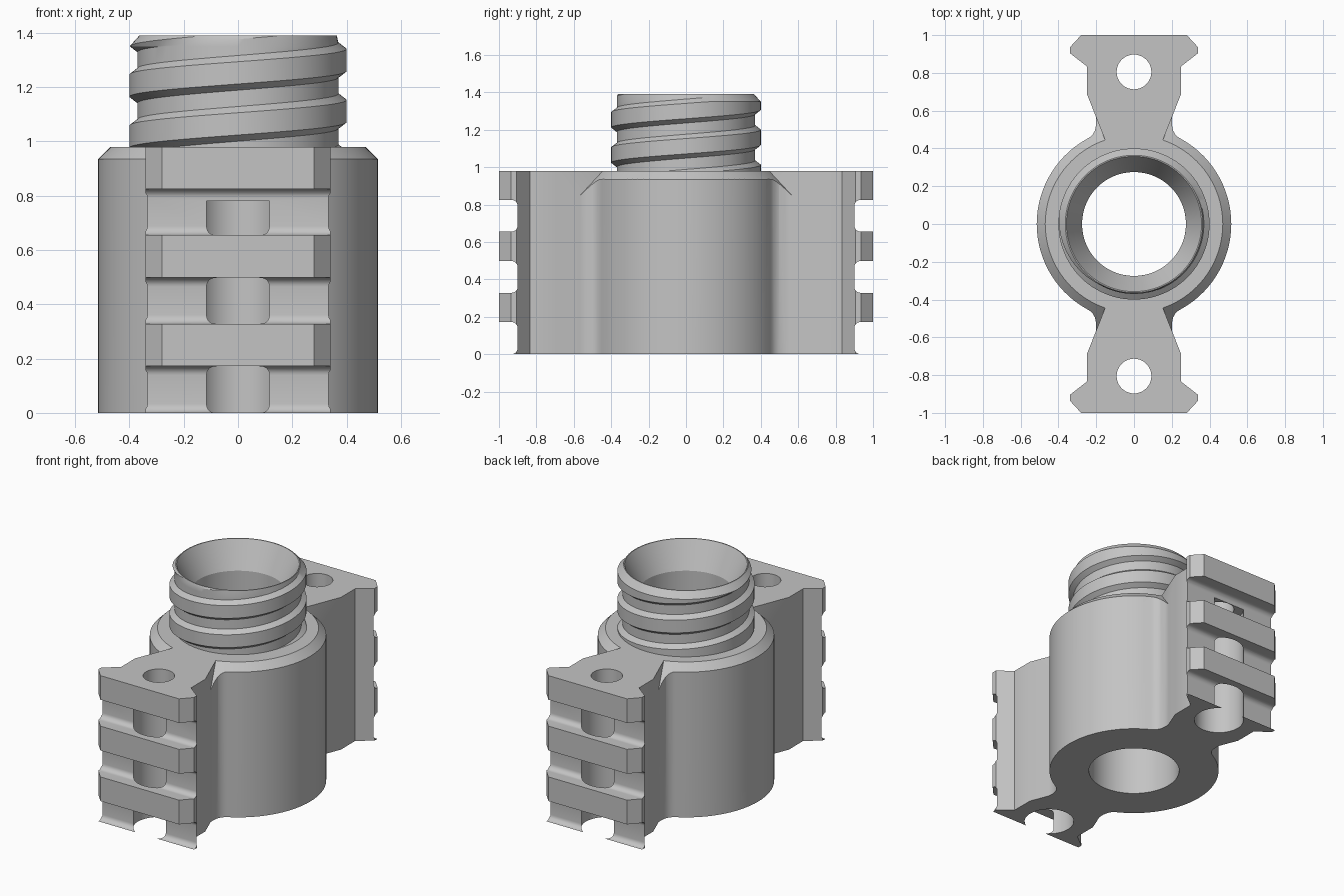
import bpy, bmesh
from math import sin, cos, pi, radians
from mathutils import Matrix

cube = bpy.data.objects.get("Cube")
if cube:
    bpy.data.objects.remove(cube)

grey = bpy.data.materials.new("plain grey")
grey.use_nodes = True
grey.diffuse_color = (0.55, 0.55, 0.55, 1)
grey.node_tree.nodes["Principled BSDF"].inputs["Base Color"].default_value = grey.diffuse_color

HEIGHT, TOP, BORE = 0.98, 1.39, 0.275


def make(name, bm):
    bmesh.ops.recalc_face_normals(bm, faces=bm.faces)
    mesh = bpy.data.meshes.new(name)
    bm.to_mesh(mesh)
    bm.free()
    mesh.materials.append(grey)
    obj = bpy.data.objects.new(name, mesh)
    bpy.context.collection.objects.link(obj)
    return obj


def prism(name, points, low, high):
    """Extrude an outline upwards."""
    bm = bmesh.new()
    face = bm.faces.new([bm.verts.new((x, y, low)) for x, y in points])
    moved = bmesh.ops.extrude_face_region(bm, geom=[face])["geom"]
    bmesh.ops.translate(bm, vec=(0, 0, high - low),
                        verts=[v for v in moved if isinstance(v, bmesh.types.BMVert)])
    return make(name, bm)


def cone(name, r_low, r_high, low, high, y=0, sides=64):
    bm = bmesh.new()
    bmesh.ops.create_cone(bm, cap_ends=True, segments=sides, radius1=r_low, radius2=r_high,
                          depth=high - low, matrix=Matrix.Translation((0, y, (low + high) / 2)))
    return make(name, bm)


def four_way(quarter):
    """Mirror one quarter of an outline into a closed loop."""
    right = [(x, -y) for x, y in reversed(quarter) if y > 0] + quarter
    return right + [(-x, y) for x, y in reversed(right) if abs(x) > 0]


def combine(target, tool, operation):
    mod = target.modifiers.new("cut", 'BOOLEAN')
    mod.operation, mod.object, mod.solver = operation, tool, 'EXACT'
    bpy.context.view_layer.objects.active = target
    bpy.ops.object.modifier_apply(modifier=mod.name)
    bpy.data.objects.remove(tool)


def smooth(obj):
    bpy.ops.object.select_all(action='DESELECT')
    obj.select_set(True)
    bpy.context.view_layer.objects.active = obj
    bpy.ops.object.shade_smooth_by_angle(angle=radians(25))


# Round core with concave fillets, its top edge bevelled by a wide cone
arc = [(0.515 * cos(radians(a)), 0.515 * sin(radians(a))) for a in range(0, 60, 4)]
fillet = [(0.25, 0.45), (0.232, 0.461), (0.217, 0.476), (0.206, 0.497), (0.2, 0.53), (0.201, 0.57)]
body = prism("rail_body", four_way(arc + fillet), 0, 1.05)
combine(body, cone("bevel_cone", 1.47, 0.47, HEIGHT - 1, HEIGHT, sides=96), 'INTERSECT')

# Arms and flared rails at both ends
arm = [(0.08, 0.2), (0.155, 0.45), (0.25, 0.69), (0.25, 0.835),
       (0.34, 0.905), (0.34, 0.935), (0.28, 1)]
combine(body, prism("arms", four_way(arm), 0, HEIGHT), 'UNION')

# Central bore
combine(body, cone("bore", BORE, BORE, -0.1, 1.2), 'DIFFERENCE')


def slot(side, low, high):
    """Crosswise rail slot with rounded inner corners."""
    floor, r = 0.9, 0.033
    ends = []
    for z, direction in ((low, 1), (high, -1)):
        curve = [(floor + r - r * sin(a), z + direction * (r - r * cos(a)))
                 for a in (i * pi / 12 for i in range(7))]
        ends.append([(1.1, z)] + curve)
    bm = bmesh.new()
    loop = ends[0] + ends[1][::-1]
    face = bm.faces.new([bm.verts.new((-0.5, side * y, z)) for y, z in loop])
    moved = bmesh.ops.extrude_face_region(bm, geom=[face])["geom"]
    bmesh.ops.translate(bm, vec=(1, 0, 0),
                        verts=[v for v in moved if isinstance(v, bmesh.types.BMVert)])
    return make("slot", bm)


# Rail slots and stepped screw holes
for side in (-1, 1):
    for low, high in ((0, 0.172), (0.328, 0.498), (0.655, 0.825)):
        combine(body, slot(side, low, high), 'DIFFERENCE')
    combine(body, cone("screw_hole", 0.092, 0.092, 0.5, 1.1, side * 0.805, 40), 'DIFFERENCE')
    combine(body, cone("head_hole", 0.15, 0.15, -0.1, 0.78, side * 0.805, 48), 'DIFFERENCE')
smooth(body)

# Threaded neck: a helical groove around a tube with a funnel mouth
PITCH, CREST, DEPTH, RIM = 0.188, 0.4, 0.03, 1.35
WIDE, NARROW = 0.053, 0.03


def radius(z, centre):
    d = abs((z - centre + PITCH / 2) % PITCH - PITCH / 2)
    groove = DEPTH * min(1, max(0, (WIDE - d) / (WIDE - NARROW)))
    return min(CREST - groove, CREST - max(0, z - RIM) * 0.9)


bm = bmesh.new()
columns, steps = [], 96
for i in range(steps + 1):
    angle = 2 * pi * i / steps
    centre = 1.112 + PITCH * (angle - pi) / (2 * pi)
    marks = [centre + k * PITCH + d for k in range(-3, 4) for d in (-WIDE, -NARROW, NARROW, WIDE)]
    levels = sorted(min(TOP, max(HEIGHT, z)) for z in marks + [HEIGHT, RIM, TOP])
    ring = [(radius(z, centre), z) for z in levels]
    ring += [(0.358, TOP), (BORE, TOP - 0.17), (BORE, HEIGHT)]
    columns.append([bm.verts.new((r * cos(angle), r * sin(angle), z)) for r, z in ring])
for a, b in zip(columns, columns[1:]):
    for j in range(len(a)):
        k = (j + 1) % len(a)
        bm.faces.new((a[j], b[j], b[k], a[k]))
bmesh.ops.remove_doubles(bm, verts=bm.verts, dist=0.0004)
bmesh.ops.dissolve_degenerate(bm, edges=bm.edges, dist=0.0001)
smooth(make("threaded_neck", bm))
